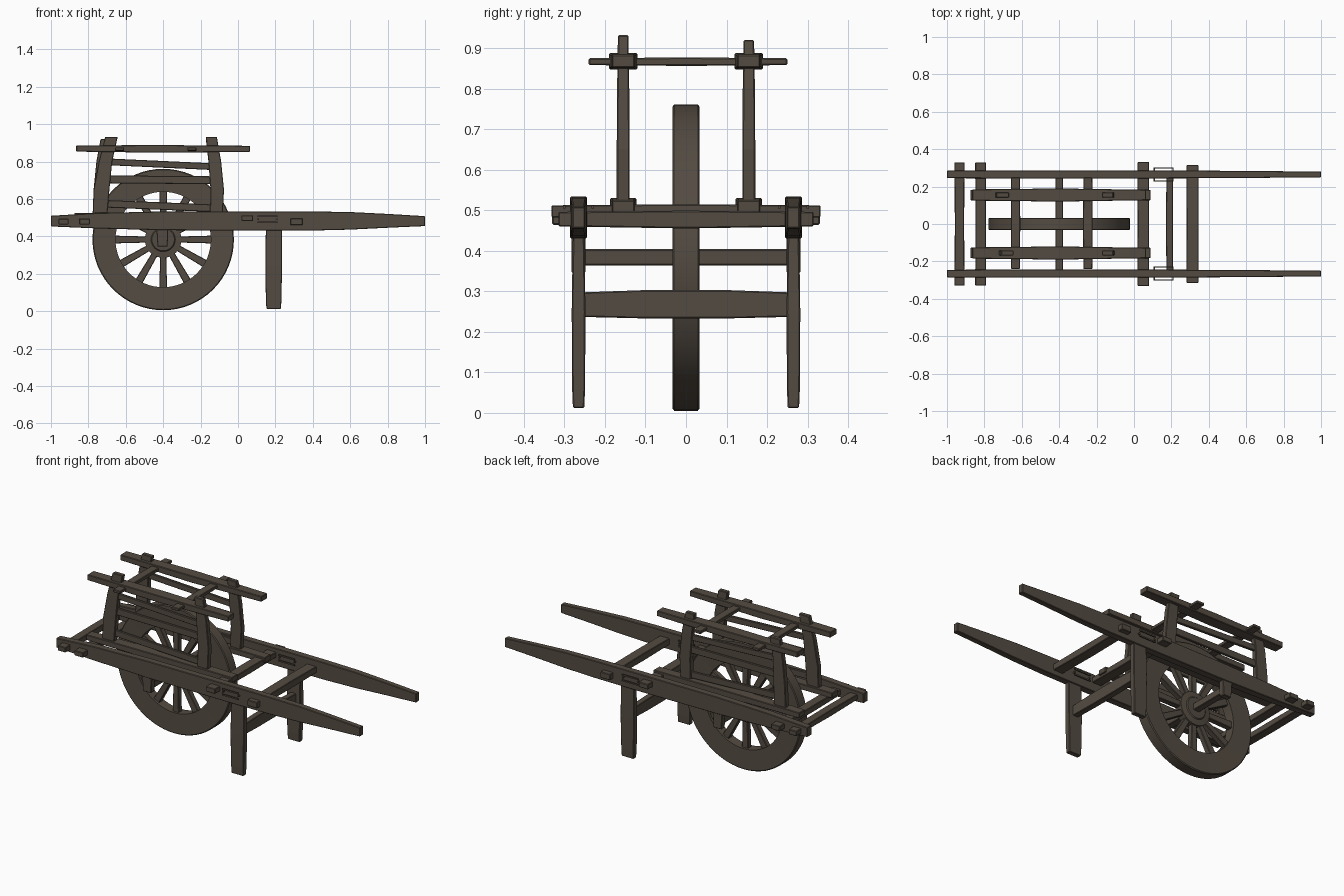
import bpy, bmesh, math
from mathutils import Vector, Matrix

wood = bpy.data.materials.new("dark weathered wood")
wood.diffuse_color = (0.088, 0.071, 0.054, 1)


def finish(name, bm, bevel=0.003, smooth=False):
    bmesh.ops.recalc_face_normals(bm, faces=bm.faces[:])
    me = bpy.data.meshes.new(name)
    bm.to_mesh(me)
    bm.free()
    ob = bpy.data.objects.new(name, me)
    bpy.context.collection.objects.link(ob)
    me.materials.append(wood)
    if bevel:
        m = ob.modifiers.new("worn_edges", 'BEVEL')
        m.width, m.segments, m.limit_method = bevel, 1, 'ANGLE'
    if smooth:
        bpy.context.view_layer.objects.active = ob
        ob.select_set(True)
        bpy.ops.object.shade_smooth_by_angle(angle=math.radians(30))
        ob.select_set(False)
    return ob


def beam(name, stations, axis, bevel=0.003):
    """Loft rectangles along an axis. Station: (pos, a0, a1, b0, b1) on the other two axes."""
    bm = bmesh.new()
    rings = []
    for p, a0, a1, b0, b1 in stations:
        ring = []
        for a, b in ((a0, b0), (a1, b0), (a1, b1), (a0, b1)):
            co = {'x': (p, a, b), 'y': (a, p, b), 'z': (a, b, p)}[axis]
            ring.append(bm.verts.new(co))
        rings.append(ring)
    for r, s in zip(rings, rings[1:]):
        for i in range(4):
            j = (i + 1) % 4
            bm.faces.new((r[i], r[j], s[j], s[i]))
    bm.faces.new(rings[0])
    bm.faces.new(rings[-1])
    return finish(name, bm, bevel)


def lathe(name, profile, n=64):
    """Closed (radius, y) profile spun about the wheel axle."""
    bm = bmesh.new()
    rings = [[bm.verts.new((WX + r * math.cos(2 * math.pi * i / n), y,
                            WZ + r * math.sin(2 * math.pi * i / n))) for i in range(n)]
             for r, y in profile]
    for k, r in enumerate(rings):
        s = rings[(k + 1) % len(rings)]
        for i in range(n):
            j = (i + 1) % n
            bm.faces.new((r[i], r[j], s[j], s[i]))
    return finish(name, bm, 0, True)


# Wheel
WX, WZ = -0.40, 0.383
lathe("wheel_rim", [(0.255, -0.03), (0.373, -0.033), (0.378, -0.029), (0.378, 0.029),
                    (0.373, 0.033), (0.255, 0.03)])
lathe("wheel_hub", [(0.02, -0.033), (0.06, -0.033), (0.065, -0.028), (0.098, -0.024),
                    (0.098, 0.024), (0.065, 0.028), (0.06, 0.033), (0.02, 0.033)], 32)
for k in range(12):
    ob = beam("wheel_spoke", [(0.08, -0.016, 0.016, -0.016, 0.016),
                              (0.265, -0.016, 0.016, -0.021, 0.021)], 'x')
    ob.data.transform(Matrix.Translation((WX, 0, WZ)) @ Matrix.Rotation(k * math.pi / 6, 4, 'Y'))
beam("axle", [(-0.265, -0.42, -0.38, 0.364, 0.404), (0.265, -0.42, -0.38, 0.364, 0.404)], 'y')

for s in (-1, 1):
    y = s * 0.265
    # Long side shafts with tapered handles
    beam("side_shaft", [(x, y - w, y + w, a, b) for x, w, a, b in (
        (-1.0, 0.02, 0.453, 0.510), (-0.75, 0.021, 0.442, 0.525), (-0.4, 0.021, 0.433, 0.533),
        (0.1, 0.021, 0.43, 0.534), (0.4, 0.02, 0.431, 0.533), (0.6, 0.019, 0.436, 0.53),
        (0.8, 0.017, 0.446, 0.52), (1.0, 0.016, 0.455, 0.508))], 'x')
    # Axle hangers
    beam("axle_hanger", [(0.345, -0.43, -0.377, y - 0.017, y + 0.017),
                         (0.45, -0.437, -0.372, y - 0.017, y + 0.017)], 'z')
    # Legs
    beam("leg", [(0.012, 0.152, 0.23, y - 0.014, y + 0.014),
                 (0.06, 0.149, 0.232, y - 0.016, y + 0.016),
                 (0.25, 0.146, 0.236, y - 0.017, y + 0.017),
                 (0.45, 0.149, 0.235, y - 0.014, y + 0.014)], 'z')
    # Thin strap frame around the leg joint
    for yy in (y - 0.035, y + 0.035):
        for z in (0.475, 0.508):
            beam("leg_strap_side", [(0.105, yy - .003, yy + .003, z - .004, z + .004),
                                    (0.212, yy - .003, yy + .003, z - .004, z + .004)], 'x', 0)
    for xx in (0.108, 0.209):
        beam("leg_strap_end", [(y - 0.035, xx - .003, xx + .003, .487, .495),
                               (y + 0.035, xx - .003, xx + .003, .487, .495)], 'y', 0)

    # Rack sides: bottom rail and top rail
    c = s * 0.155
    beam("rack_bottom_rail", [(-0.875, c - 0.028, c + 0.028, 0.493, 0.525),
                              (-0.4, c - 0.033, c + 0.033, 0.493, 0.53),
                              (0.088, c - 0.028, c + 0.028, 0.493, 0.525)], 'x')
    beam("rack_top_rail", [(-0.865, c - 0.03, c + 0.03, 0.853, 0.886),
                           (-0.4, c - 0.035, c + 0.035, 0.847, 0.888),
                           (0.065, c - 0.028, c + 0.028, 0.852, 0.884)], 'x')
    # Curved rack posts
    d, top = (0.0, 0.92) if s > 0 else (0.025, 0.932)
    beam("rack_rear_post", [(0.50, -0.778, -0.70, c - 0.016, c + 0.016),
                            (0.65, -0.772, -0.695 + d * .3, c - 0.016, c + 0.016),
                            (0.80, -0.757 + d * .5, -0.69 + d * .7, c - 0.015, c + 0.015),
                            (top, -0.735 + d, -0.668 + d, c - 0.013, c + 0.013)], 'z')
    beam("rack_front_post", [(0.50, -0.15, -0.082, c - 0.016, c + 0.016),
                             (0.65, -0.147, -0.075, c - 0.016, c + 0.016),
                             (0.80, -0.158, -0.09, c - 0.015, c + 0.015),
                             (top, -0.172, -0.113, c - 0.013, c + 0.013)], 'z')
    # Rack slats, slightly uneven
    for z0, z1, h in ((0.575, 0.55, 0.020), (0.705, 0.70, 0.021), (0.80, 0.772, 0.018)):
        beam("rack_slat", [(-0.73, c - .008, c + .008, z0 - h, z0 + h),
                           (-0.12, c - .008, c + .008, z1 - h, z1 + h)], 'x')

# Cross bars joining the shafts, ends poking through
for name, x, hw, z0, z1, L in (("tail_cross_bar", -0.933, 0.026, 0.464, 0.494, 0.33),
                               ("rear_cross_bar", -0.82, 0.029, 0.464, 0.494, 0.33),
                               ("middle_cross_bar", 0.05, 0.031, 0.482, 0.512, 0.332),
                               ("front_cross_bar", 0.313, 0.032, 0.46, 0.496, 0.315)):
    beam(name, [(-L, x - hw, x + hw, z0, z1), (0, x - hw * .97, x + hw * .97, z0 - .005, z1 + .003),
                (L, x - hw, x + hw, z0, z1)], 'y')
# Brace between the legs
beam("leg_brace", [(-0.265, 0.173, 0.208, 0.237, 0.297), (-0.1, 0.172, 0.209, 0.233, 0.303),
                   (0.1, 0.172, 0.209, 0.233, 0.303), (0.265, 0.173, 0.208, 0.237, 0.297)], 'y')
# Upper rack cross bars
for x in (-0.633, -0.247):
    beam("rack_cross_bar", [(-0.24, x - 0.024, x + 0.024, 0.858, 0.875),
                            (0, x - 0.025, x + 0.025, 0.856, 0.877),
                            (0.25, x - 0.024, x + 0.024, 0.858, 0.875)], 'y')
